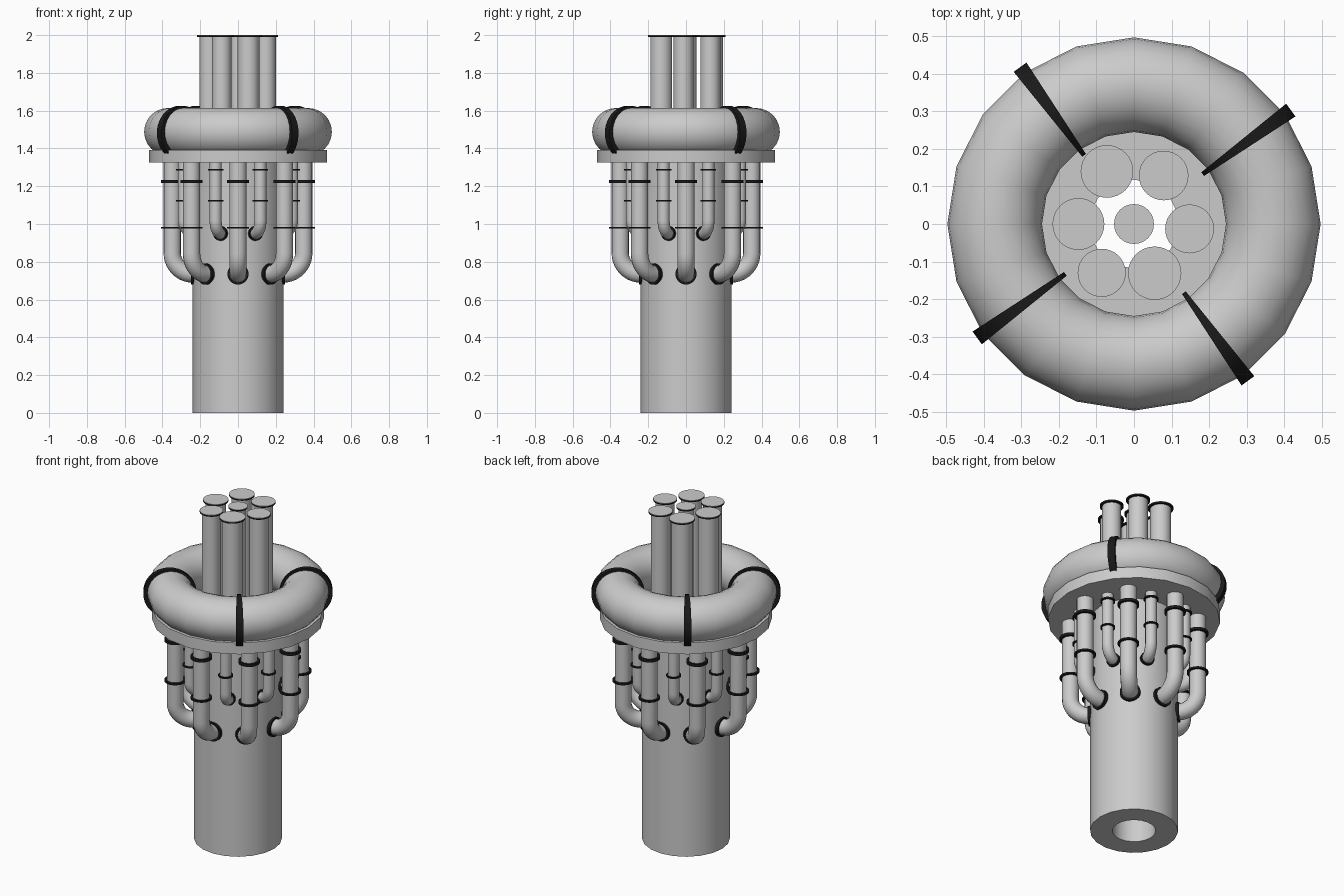
import bpy, bmesh, math
from mathutils import Matrix, Vector

if "Cube" in bpy.data.objects:
    bpy.data.objects.remove(bpy.data.objects["Cube"])

black = bpy.data.materials.new("black_rubber")
black.diffuse_color = (0.01, 0.01, 0.01, 1)
black.use_nodes = True
black.node_tree.nodes["Principled BSDF"].inputs["Base Color"].default_value = black.diffuse_color


def finish(name, bm, mat=None):
    bmesh.ops.recalc_face_normals(bm, faces=bm.faces)
    me = bpy.data.meshes.new(name)
    bm.to_mesh(me)
    bm.free()
    me.shade_smooth()
    me.set_sharp_from_angle(angle=math.radians(35))
    if mat:
        me.materials.append(mat)
    ob = bpy.data.objects.new(name, me)
    bpy.context.collection.objects.link(ob)
    return ob


def lathe(name, profile, n=20):
    """Revolve a closed (radius, z) profile about the z axis."""
    bm = bmesh.new()
    rings = [[bm.verts.new((r * math.cos(2 * math.pi * i / n), r * math.sin(2 * math.pi * i / n), z))
              for r, z in profile] for i in range(n)]
    m = len(profile)
    for i in range(n):
        a, b = rings[i], rings[(i + 1) % n]
        for j in range(m):
            k = (j + 1) % m
            bm.faces.new((a[j], b[j], b[k], a[k]))
    return finish(name, bm)


def cylinder(name, matrix, r, h, n=32, mat=None):
    """Cylinder centred on the matrix origin, along its local z."""
    bm = bmesh.new()
    bmesh.ops.create_cone(bm, cap_ends=True, segments=n, radius1=r, radius2=r, depth=h, matrix=matrix)
    return finish(name, bm, mat)


def upright(name, x, y, r, z0, z1, mat=None):
    return cylinder(name, Matrix.Translation((x, y, (z0 + z1) / 2)), r, z1 - z0, mat=mat)


def hose(name, ang, R, r, z_out, z_top, bend, n=16):
    """Hose dropping from the plate and bending into the column."""
    path = [(R, z_top, 0)]
    for i in range(11):
        t = math.pi / 2 * i / 10
        path.append((R - bend + bend * math.cos(t), z_out + bend - bend * math.sin(t), t))
    path.append((0.2, z_out, math.pi / 2))
    out = Vector((math.cos(ang), math.sin(ang), 0))
    side = Vector((-math.sin(ang), math.cos(ang), 0))
    up = Vector((0, 0, 1))
    bm = bmesh.new()
    rings = []
    for p, z, t in path:
        nrm = out * math.cos(t) - up * math.sin(t)
        c = out * p + up * z
        rings.append([bm.verts.new(c + r * (nrm * math.cos(2 * math.pi * k / n) + side * math.sin(2 * math.pi * k / n)))
                      for k in range(n)])
    for a, b in zip(rings, rings[1:]):
        for k in range(n):
            bm.faces.new((a[k], a[(k + 1) % n], b[(k + 1) % n], b[k]))
    bm.faces.new(rings[0])
    bm.faces.new(rings[-1])
    finish(name, bm)


# Hollow column, plate and the thick ring on top
lathe("column", [(0.24, 0), (0.24, 1.395), (0.118, 1.395), (0.118, 0)])
lathe("plate", [(0.47, 1.325), (0.47, 1.393), (0.235, 1.393), (0.235, 1.325)])
lathe("ring", [(0.371 + 0.126 * math.cos(math.pi * k / 12), 1.488 + 0.126 * math.sin(math.pi * k / 12))
               for k in range(24)])

# Wedge-shaped straps round the ring
for i in range(4):
    ang = math.radians(36 + 90 * i)
    bm = bmesh.new()
    bmesh.ops.create_cone(bm, cap_ends=True, segments=40, radius1=0.145, radius2=0.145, depth=1,
                          matrix=Matrix.Translation((0.371, 0, 1.481)) @ Matrix.Rotation(math.pi / 2, 4, 'X'))
    for v in bm.verts:
        v.co.y *= 0.012 + 0.03 * (v.co.x - 0.226) / 0.29
    bmesh.ops.rotate(bm, verts=bm.verts, cent=(0, 0, 0), matrix=Matrix.Rotation(ang, 3, 'Z'))
    finish(f"strap_{i}", bm, black)

# Upper pipes with thin flanged lids: x, y, lid radius
pipes = [(-0.148, 0, 0.069), (-0.072, 0.14, 0.07), (0.079, 0.129, 0.066), (0.148, -0.013, 0.065),
         (0.055, -0.131, 0.071), (-0.086, -0.13, 0.064), (0, 0, 0.053)]
for i, (x, y, r) in enumerate(pipes):
    upright(f"upper_pipe_{i}", x, y, r - 0.013, 1.36, 1.992)
    upright(f"pipe_rim_{i}", x, y, r, 1.99, 1.998, black)
    upright(f"pipe_lid_{i}", x, y, r, 1.998, 2.0)

# Two sets of eight hoses with clamps and collars
sets = [("large", 0, 0.348, 0.046, 0.735, 0.11, [(1.225, 0.016), (0.98, 0.01)]),
        ("small", 22.5, 0.31, 0.032, 0.95, 0.07, [(1.287, 0.01), (1.122, 0.008)])]
for kind, start, R, r, z_out, bend, clamps in sets:
    for i in range(8):
        ang = math.radians(start + 45 * i)
        c, s = math.cos(ang), math.sin(ang)
        hose(f"{kind}_hose_{i}", ang, R, r, z_out, 1.34, bend)
        for j, (z, h) in enumerate(clamps):
            upright(f"{kind}_clamp_{i}_{j}", R * c, R * s, r * 1.28, z - h / 2, z + h / 2, black)
        turn = Matrix.Rotation(ang, 4, 'Z') @ Matrix.Translation((0.235, 0, z_out)) @ Matrix.Rotation(math.pi / 2, 4, 'Y')
        cylinder(f"{kind}_collar_{i}", turn, r * 1.22, 0.03, mat=black)
